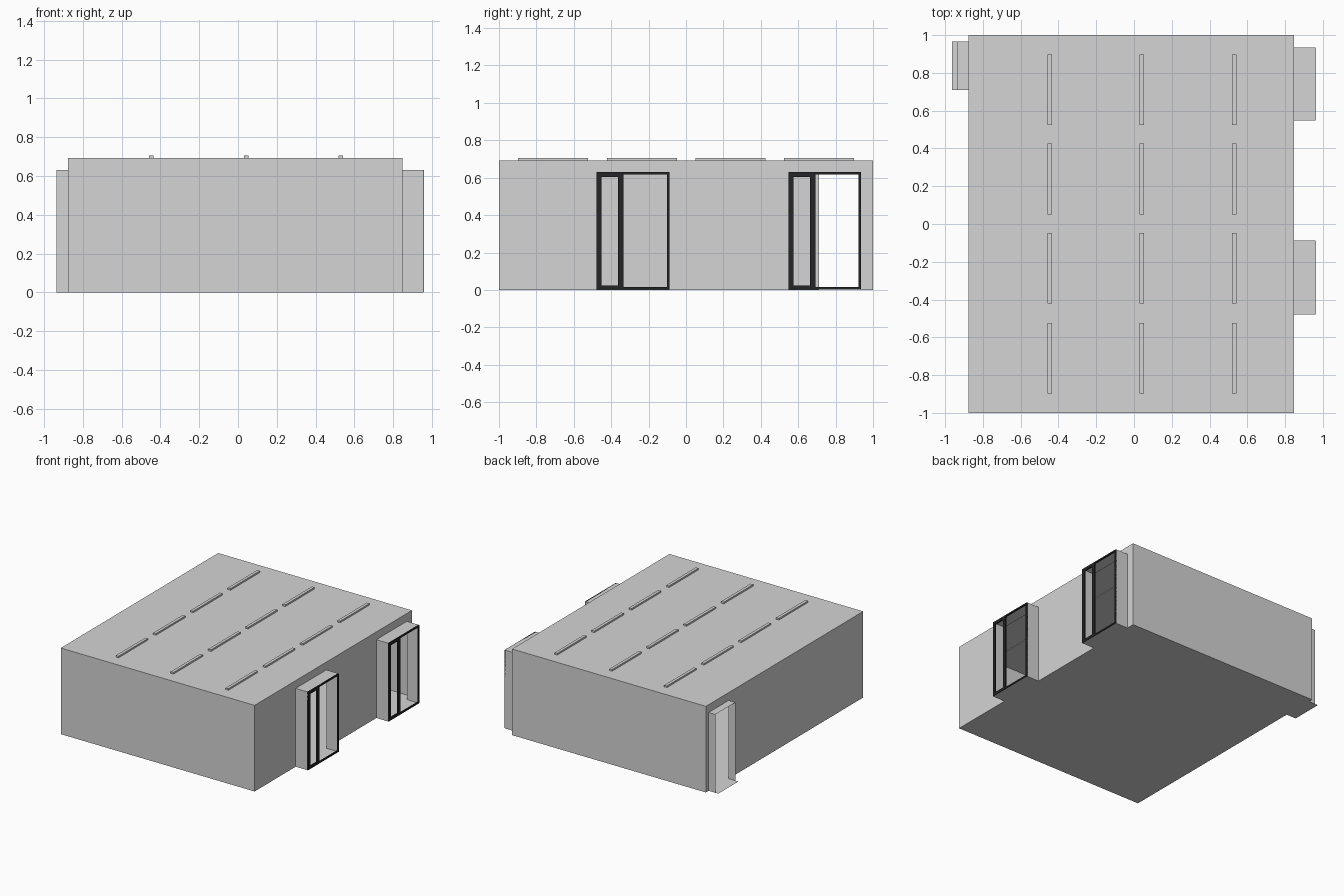
import bpy, bmesh

if "Cube" in bpy.data.objects:
    bpy.data.objects.remove(bpy.data.objects["Cube"])

X0, X1, Y0, Y1, H = -0.877, 0.848, -1.0, 1.0, 0.693
NICHE_H = 0.63
WINDOWS = [(-0.478, -0.088), (0.548, 0.935)]
DOOR = [(0.71, 0.965)]


def material(name, r, g, b):
    m = bpy.data.materials.new(name)
    m.diffuse_color = (r, g, b, 1)
    m.use_nodes = True
    m.node_tree.nodes["Principled BSDF"].inputs["Base Color"].default_value = m.diffuse_color
    return m


WALL = material("light_grey_wall", 0.66, 0.66, 0.665)
FRAME = material("black_frame", 0.018, 0.018, 0.02)


def finish(name, bm, mat):
    mesh = bpy.data.meshes.new(name)
    bm.to_mesh(mesh)
    bm.free()
    mesh.materials.append(mat)
    ob = bpy.data.objects.new(name, mesh)
    bpy.context.collection.objects.link(ob)
    return ob


def sheet(bm, a, b, flip=False):
    """Axis-aligned rectangle between two corners that share one coordinate."""
    k = [i for i in range(3) if abs(a[i] - b[i]) < 1e-7][0]
    u, v = (k + 1) % 3, (k + 2) % 3
    pts = []
    for s, t in ((a[u], a[v]), (b[u], a[v]), (b[u], b[v]), (a[u], b[v])):
        p = [0, 0, 0]
        p[k], p[u], p[v] = a[k], s, t
        pts.append(bm.verts.new(p))
    bm.faces.new(pts[::-1] if flip else pts)


def box(bm, a, b):
    for k in range(3):
        lo, hi = list(b), list(a)
        lo[k], hi[k] = a[k], b[k]
        sheet(bm, a, lo, True)
        sheet(bm, hi, b)


def side_wall(bm, x, openings, flip):
    """Wall across y with openings that start at the floor."""
    y = Y0
    for a, b in openings:
        sheet(bm, (x, y, 0), (x, a, H), flip)
        sheet(bm, (x, a, NICHE_H), (x, b, H), flip)
        y = b
    sheet(bm, (x, y, 0), (x, Y1, H), flip)


def niche(name, xa, xb, a, b, floor_a, floor_b):
    """Open passage: two jambs, a lintel and a floor."""
    bm = bmesh.new()
    sheet(bm, (xa, a, 0), (xb, a, NICHE_H), True)
    sheet(bm, (xa, b, 0), (xb, b, NICHE_H))
    sheet(bm, (xa, a, NICHE_H), (xb, b, NICHE_H))
    sheet(bm, (floor_a, a, 0), (floor_b, b, 0), True)
    finish(name, bm, WALL)


# Hollow room shell
bm = bmesh.new()
sheet(bm, (X0, Y0, 0), (X1, Y1, 0), True)
sheet(bm, (X0, Y0, H), (X1, Y1, H))
sheet(bm, (X0, Y0, 0), (X1, Y0, H), True)
sheet(bm, (X0, Y1, 0), (X1, Y1, H))
side_wall(bm, X1, WINDOWS, False)
side_wall(bm, X0, DOOR, True)
finish("room_shell", bm, WALL)

# Doorway on the left, with its threshold sticking out
a, b = DOOR[0]
niche("doorway", -0.937, X0, a, b, -0.963, X0)

# Window bays with black frames on the right
for i, (a, b) in enumerate(WINDOWS):
    niche(f"window_bay_{i + 1}", X1, 0.957, a, b, X1, 0.957)
    bm = bmesh.new()
    xa, xb = 0.950, 0.960
    m = a + 0.144

    def bar(ya, yb, za, zb):
        box(bm, (xa, ya, za), (xb, yb, zb))

    bar(a, a + 0.026, 0.002, NICHE_H)               # sash stiles
    bar(m - 0.029, m, 0.002, NICHE_H)
    bar(a + 0.026, m - 0.029, 0.002, 0.024)         # sash rails
    bar(a + 0.026, m - 0.029, 0.605, NICHE_H)
    bar(b - 0.013, b, 0.002, NICHE_H)               # wide opening
    bar(m, b - 0.013, 0.002, 0.015)
    bar(m, b - 0.013, 0.617, NICHE_H)
    finish(f"window_frame_{i + 1}", bm, FRAME)

# Ceiling light housings: three rows of four
bm = bmesh.new()
for x in (-0.447, 0.042, 0.53):
    for y in (-0.711, -0.235, 0.238, 0.711):
        box(bm, (x - 0.012, y - 0.187, H - 0.004), (x + 0.012, y + 0.187, 0.706))
finish("ceiling_lights", bm, WALL)
